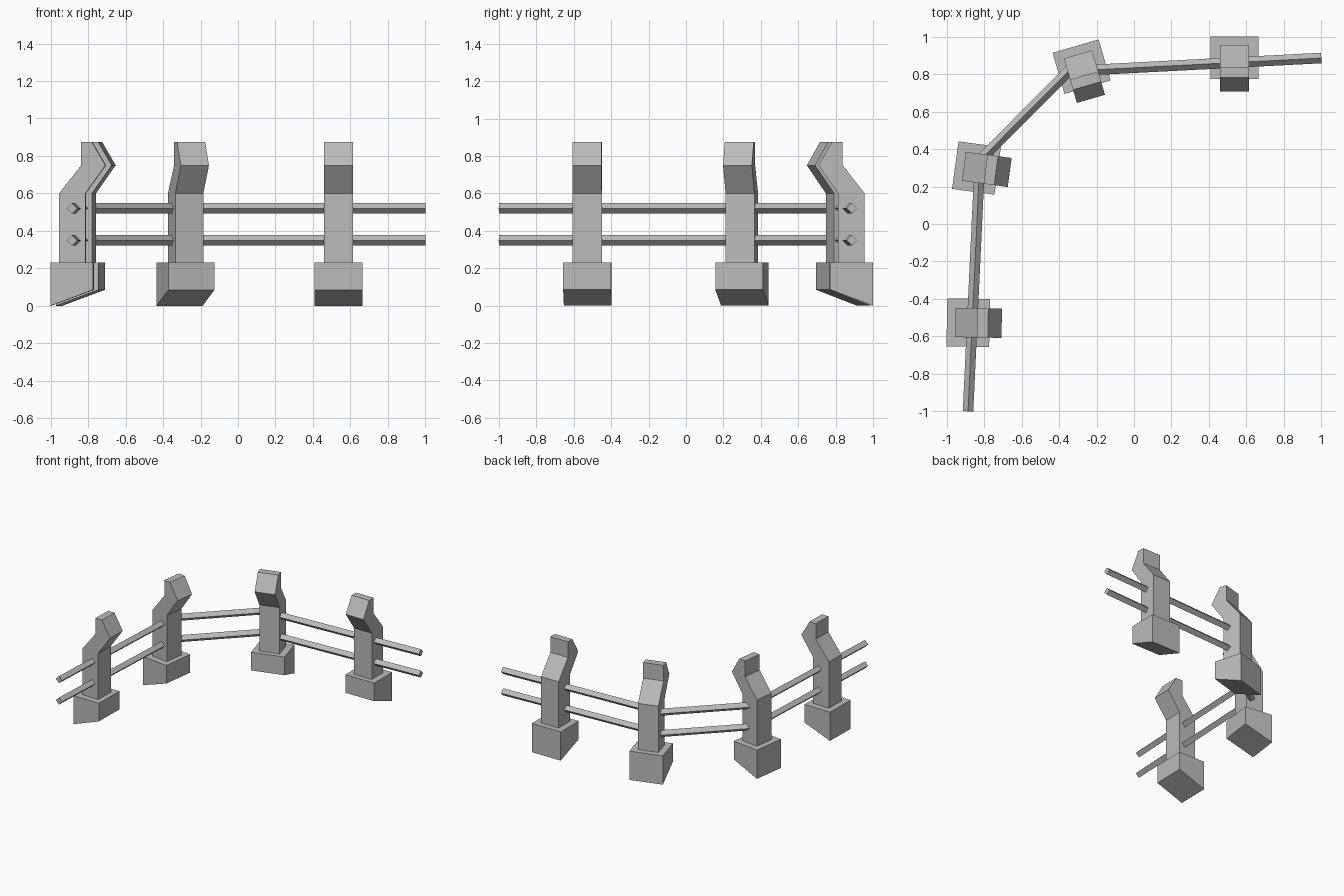
import bpy, bmesh, math
from mathutils import Vector, Matrix

cube = bpy.data.objects.get("Cube")
if cube:
    bpy.data.objects.remove(cube, do_unlink=True)

stone = bpy.data.materials.new("plain grey")
stone.use_nodes = True
GREY = (0.5, 0.5, 0.5, 1)
stone.diffuse_color = GREY
stone.node_tree.nodes["Principled BSDF"].inputs["Base Color"].default_value = GREY


def finish(name, bm, matrix=Matrix()):
    bmesh.ops.recalc_face_normals(bm, faces=bm.faces)
    mesh = bpy.data.meshes.new(name)
    bm.to_mesh(mesh)
    bm.free()
    mesh.materials.append(stone)
    obj = bpy.data.objects.new(name, mesh)
    obj.matrix_world = matrix
    bpy.context.collection.objects.link(obj)


def extruded(name, profile, width, matrix):
    """Side profile (inward, up) extruded evenly to both sides."""
    bm = bmesh.new()
    face = bm.faces.new([bm.verts.new((d, -width / 2, z)) for d, z in profile])
    moved = bmesh.ops.extrude_face_region(bm, geom=[face])["geom"]
    verts = [v for v in moved if isinstance(v, bmesh.types.BMVert)]
    bmesh.ops.translate(bm, verts=verts, vec=(0, width, 0))
    finish(name, bm, matrix)


def rail(name, path, z, radius):
    """Square bar standing on its edge, mitred along the path."""
    bm = bmesh.new()
    pts = [Vector((x, y, z)) for x, y in path]
    rings = []
    for i, p in enumerate(pts):
        a = (p - pts[i - 1]).normalized() if i else None
        b = (pts[i + 1] - p).normalized() if i < len(pts) - 1 else None
        a, b = a or b, b or a
        along = (a + b).normalized()
        side = Vector((-along.y, along.x, 0)) * radius / along.dot(a)
        up = Vector((0, 0, radius))
        rings.append([bm.verts.new(p + o) for o in (up, side, -up, -side)])
    for r, s in zip(rings, rings[1:]):
        for k in range(4):
            n = (k + 1) % 4
            bm.faces.new((r[k], r[n], s[n], s[k]))
    bm.faces.new(rings[0])
    bm.faces.new(rings[-1])
    finish(name, bm)


# Posts: footing with a sloped underside, and a shaft with a bent head
FOOTING = [(-.114, 0), (.114, .085), (.114, .23), (-.114, .23)]
SHAFT = [(-.068, .22), (.073, .22), (.073, .6), (.179, .75),
         (.106, .875), (.049, .875), (.049, .75), (-.068, .6)]
POSTS = {
    "first": (-.885, -.527, -1),
    "second": (-.841, .299, -7.7),
    "third": (-.28, .84, -73.8),
    "fourth": (.537, .887, -90),
}
for label, (x, y, turn) in POSTS.items():
    place = Matrix.Translation((x, y, 0)) @ Matrix.Rotation(math.radians(turn), 4, 'Z')
    extruded(label + "_post_footing", FOOTING, .256, place)
    extruded(label + "_post_shaft", SHAFT, .156, place)

# Two rails running through all the posts
PATH = [(-.886, -1), (-.823, .34), (-.35, .816), (1, .886)]
rail("lower_rail", PATH, .349, .028)
rail("upper_rail", PATH, .52, .028)
